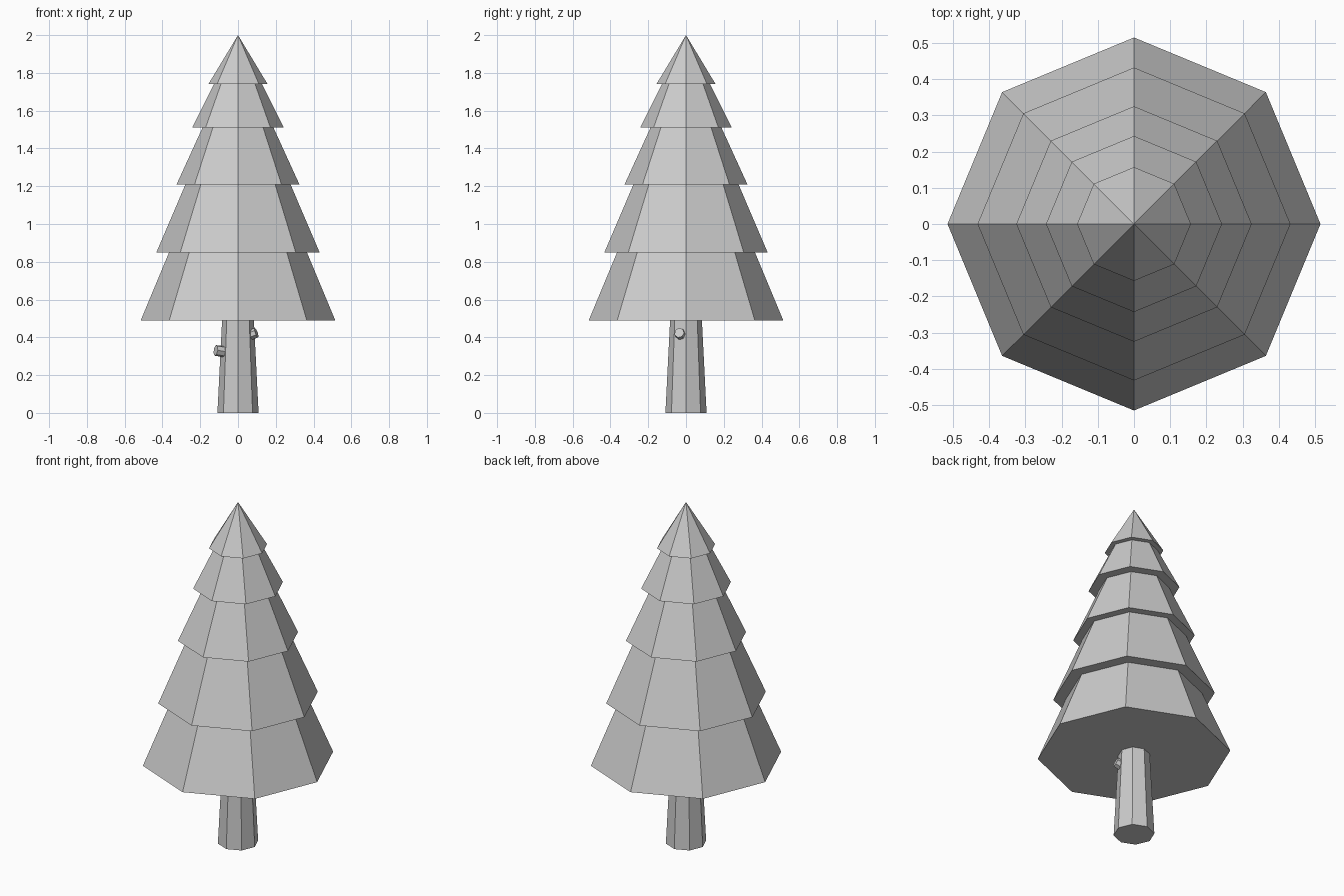
import bpy, bmesh
from math import cos, sin, tau
from mathutils import Vector

if "Cube" in bpy.data.objects:
    bpy.data.objects.remove(bpy.data.objects["Cube"])


def lathe(name, profile, sides=8):
    """Closed faceted solid of revolution from (radius, z) pairs, bottom to top."""
    bm = bmesh.new()
    rings = []
    for r, z in profile:
        if r == 0:
            rings.append([bm.verts.new((0, 0, z))])
        else:
            rings.append([bm.verts.new((r * cos(tau * i / sides), r * sin(tau * i / sides), z))
                          for i in range(sides)])
    for a, b in zip(rings, rings[1:]):
        for i in range(sides):
            j = (i + 1) % sides
            if len(b) == 1:
                bm.faces.new((a[i], a[j], b[0]))
            else:
                bm.faces.new((a[i], a[j], b[j], b[i]))
    for ring in (rings[0], rings[-1]):
        if len(ring) > 1:
            bm.faces.new(ring)
    bmesh.ops.recalc_face_normals(bm, faces=bm.faces)
    mesh = bpy.data.meshes.new(name)
    bm.to_mesh(mesh)
    bm.free()
    obj = bpy.data.objects.new(name, mesh)
    bpy.context.collection.objects.link(obj)
    return obj


def stub(name, base, tip, r0, r1):
    """Short cut-off twig between two points."""
    base, tip = Vector(base), Vector(tip)
    axis = tip - base
    obj = lathe(name, [(r0, 0), (r1, axis.length)], 7)
    obj.location = base
    obj.rotation_euler = axis.to_track_quat('Z', 'Y').to_euler()


# Stepped foliage: (bottom z, bottom radius, radius where the next tier starts)
tiers = [(0.49, 0.515, 0.365), (0.85, 0.432, 0.278), (1.21, 0.325, 0.188),
         (1.51, 0.243, 0.128), (1.74, 0.157, 0)]
tops = [t[0] for t in tiers[1:]] + [2.0]
profile = []
for (z, r, r_top), z_top in zip(tiers, tops):
    profile += [(r, z), (r_top, z_top)]
lathe("foliage", profile)

# Tapered trunk
lathe("trunk", [(0.109, 0), (0.084, 0.495)])

# Twig stubs on either side of the trunk
stub("left_twig", (-0.06, -0.028, 0.322), (-0.118, -0.052, 0.331), 0.03, 0.029)
stub("right_twig", (0.06, -0.026, 0.411), (0.098, -0.036, 0.424), 0.029, 0.027)
